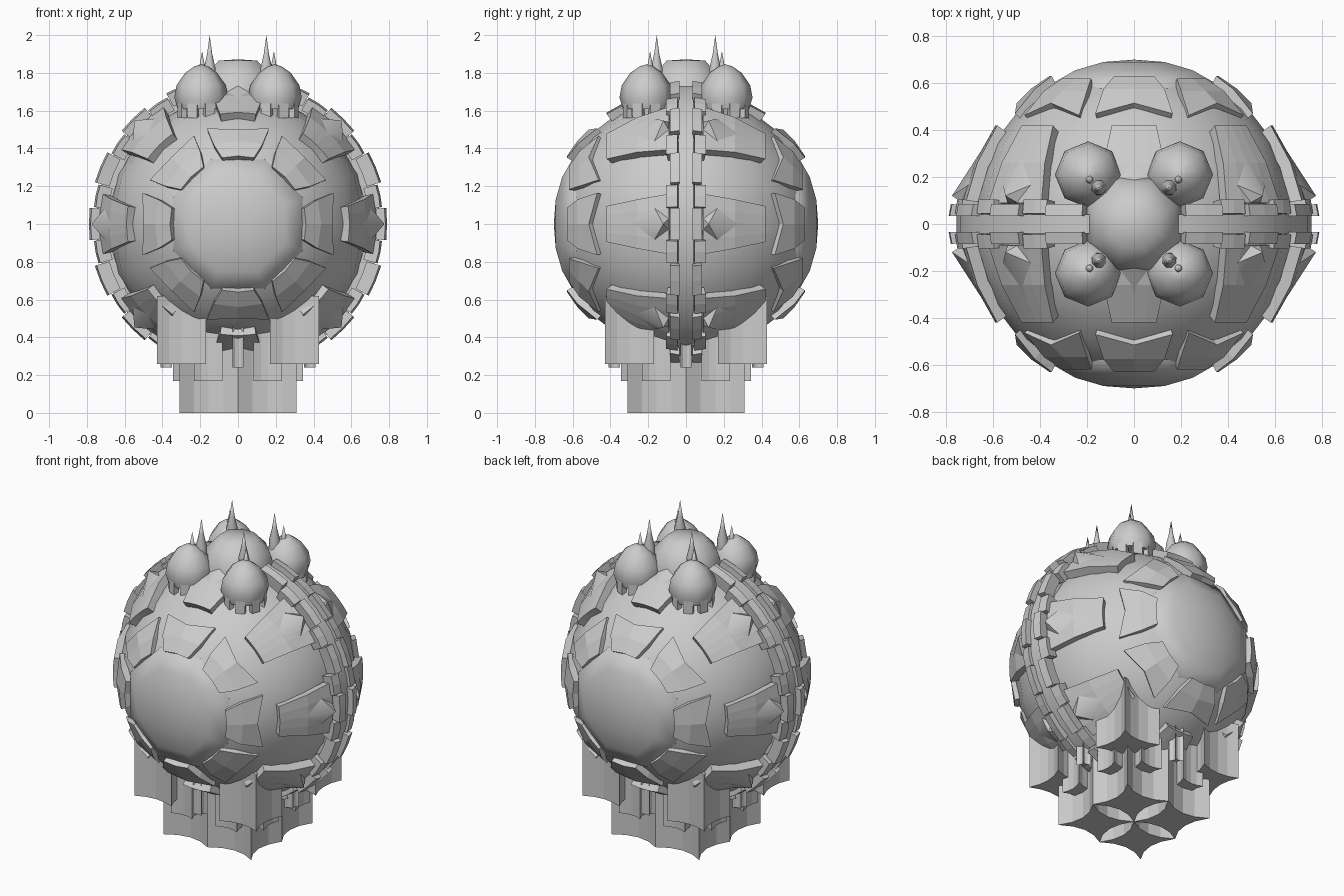
import bpy, bmesh
from math import sin, cos, pi, sqrt
from mathutils import Matrix, Vector

if "Cube" in bpy.data.objects:
    bpy.data.objects.remove(bpy.data.objects["Cube"])

C = Vector((0, 0, 1))


def finish(name, bm, smooth=None):
    bmesh.ops.recalc_face_normals(bm, faces=bm.faces)
    me = bpy.data.meshes.new(name)
    bm.to_mesh(me)
    bm.free()
    ob = bpy.data.objects.new(name, me)
    bpy.context.collection.objects.link(ob)
    if smooth:
        bpy.context.view_layer.objects.active = ob
        ob.select_set(True)
        bpy.ops.object.shade_smooth_by_angle(angle=smooth)
        ob.select_set(False)
    return ob


def lathe(name, profile, segs, matrix, phase=0.5, smooth=0.9):
    """Revolve (radius, height) points around z, then place."""
    bm = bmesh.new()
    rings = []
    for r, z in profile:
        if r == 0:
            rings.append([bm.verts.new((0, 0, z))] * segs)
        else:
            rings.append([bm.verts.new((r * cos((i + phase) * 2 * pi / segs),
                                        r * sin((i + phase) * 2 * pi / segs), z)) for i in range(segs)])
    for a, b in zip(rings, rings[1:]):
        for i in range(segs):
            j = (i + 1) % segs
            bm.faces.new(list(dict.fromkeys((a[i], a[j], b[j], b[i]))))
    bm.transform(matrix)
    return finish(name, bm, smooth)


def slab(name, grid, inset, matrix):
    """Solid plate from a grid of outer points; inner side is pulled to the body centre."""
    bm = bmesh.new()
    out = [[bm.verts.new(p) for p in row] for row in grid]
    inn = [[bm.verts.new(Vector(p) * inset) for p in row] for row in grid]
    n, m = len(grid), len(grid[0])
    for i in range(n - 1):
        for j in range(m - 1):
            for g in (out, inn):
                bm.faces.new((g[i][j], g[i + 1][j], g[i + 1][j + 1], g[i][j + 1]))
    rim = [(0, j) for j in range(m)] + [(i, m - 1) for i in range(1, n)]
    rim += [(n - 1, j) for j in range(m - 2, -1, -1)] + [(i, 0) for i in range(n - 2, 0, -1)]
    for (a, b), (c, d) in zip(rim, rim[1:] + rim[:1]):
        bm.faces.new((out[a][b], out[c][d], inn[c][d], inn[a][b]))
    bm.transform(matrix)
    return finish(name, bm)


def star_column(name, x, y, half, z0, z1, depth=0.35):
    """Square column with four hollow curved sides."""
    bm = bmesh.new()
    corners = [(1, 1), (-1, 1), (-1, -1), (1, -1)]
    ring = []
    for (ax, ay), (bx, by) in zip(corners, corners[1:] + corners[:1]):
        for k in range(4):
            t = k / 4
            px, py = ax + (bx - ax) * t, ay + (by - ay) * t
            s = depth * 4 * t * (1 - t)
            px -= s * (ax + bx) / 2
            py -= s * (ay + by) / 2
            ring.append(bm.verts.new((x + px * half, y + py * half, z0)))
    f = bm.faces.new(ring)
    top = bmesh.ops.extrude_face_region(bm, geom=[f])
    bmesh.ops.translate(bm, vec=(0, 0, z1 - z0),
                        verts=[v for v in top['geom'] if isinstance(v, bmesh.types.BMVert)])
    return finish(name, bm)


# Round body, poles at front and back
R = 0.69
turn = Matrix.Translation(C) @ Matrix.Rotation(pi / 2, 4, 'X')
lathe("body", [(R * sin(k * pi / 12), R * cos(k * pi / 12)) if 0 < k < 12 else
               (0, R * cos(k * pi / 12)) for k in range(13)], 16, turn, 0)

# Large lens at front and back
for side in (0, pi):
    m = Matrix.Translation(C) @ Matrix.Rotation(side, 4, 'Z') @ Matrix.Rotation(pi / 2, 4, 'X')
    lathe("lens", [(0.375, 0.56), (0.365, 0.605), (0.27, 0.655), (0.14, 0.69), (0, 0.70)], 8, m)

    # Eight plates around the lens
    for k in range(8):
        up = k % 2
        rows = []
        for rho, y, w in ((0.36, 0.63, 0.085), (0.44, 0.575, 0.13), (0.53, 0.47, 0.165)):
            if up:
                rho, y = rho * 0.98, y * 0.985
            rows.append([(rho - t * t / (2.2 * rho) * (1 if abs(t) > 0.01 else 0), -y, t)
                         for t in (-w, 0, w)])
        # notch in the outer edge
        rows[-1][1] = (0.50, -0.515, 0)
        m = Matrix.Translation(C) @ Matrix.Rotation(side, 4, 'Z') @ Matrix.Rotation(k * pi / 4, 4, 'Y')
        slab("lens_plate", rows, 0.88, m)

    # Eight tapered plates running back to the ring, each with a pointed bump
    for k in range(8):
        m = Matrix.Translation(C) @ Matrix.Rotation(side, 4, 'Z') @ Matrix.Rotation(k * pi / 4, 4, 'Y')
        rows = [[(r - t * t / (2 * r), -y, t) for t in (-w, -w / 2, 0, w / 2, w)]
                for r, y, w in ((0.59, 0.42, 0.095), (0.68, 0.26, 0.13), (0.735, 0.09, 0.16))]
        slab("side_plate", rows, 0.93, m)
        bm = bmesh.new()
        tip = bm.verts.new((0.775, -0.12, 0))
        base = [bm.verts.new(p) for p in ((0.62, -0.36, 0), (0.70, -0.17, 0.09),
                                          (0.70, -0.07, 0.05), (0.70, -0.07, -0.05), (0.70, -0.17, -0.09))]
        for a, b in zip(base, base[1:] + base[:1]):
            bm.faces.new((a, b, tip))
        bm.faces.new(base)
        bm.transform(m)
        finish("side_bump", bm, 0.8)

# Equator ring: low band plus two rows of staggered links
lathe("ring_band", [(0.68, -0.04), (0.755, -0.04), (0.755, 0.04), (0.68, 0.04), (0.68, -0.04)],
      32, turn, 0, 0.5)
for k in range(32):
    if k in (23, 24, 25):
        continue
    long = k % 2 == 0
    for s in (-1, 1):
        y0, y1 = (0.035, 0.085) if long else (0.045, 0.105)
        r, w = (0.785, 0.085) if long else (0.765, 0.06)
        grid = [[(r, s * y0, -w), (r + 0.004, s * y0, 0), (r, s * y0, w)],
                [(r - 0.01, s * y1, -w), (r - 0.005, s * y1, 0), (r - 0.01, s * y1, w)]]
        m = Matrix.Translation(C) @ Matrix.Rotation(k * 2 * pi / 32, 4, 'Y')
        slab("ring_link", grid, 0.91, m)

# Central top dome
lathe("top_dome", [(0.20, 1.50), (0.22, 1.67), (0.19, 1.78), (0.11, 1.865), (0, 1.872)],
      8, Matrix.Identity(4))

for sx in (-1, 1):
    for sy in (-1, 1):
        # Small corner domes with hanging teeth and spikes
        at = Matrix.Translation((sx * 0.195, sy * 0.21, 0))
        lathe("corner_dome", [(0, 1.61), (0.125, 1.61), (0.142, 1.67), (0.13, 1.735), (0.085, 1.80),
                              (0.035, 1.835), (0, 1.845)], 8, at, 0)
        for k in range(8):
            bm = bmesh.new()
            bmesh.ops.create_cube(bm, size=1, matrix=at @ Matrix.Rotation((k + 0.5) * pi / 4, 4, 'Z')
                                  @ Matrix.Translation((0.108, 0, 1.605)) @ Matrix.Diagonal((0.03, 0.055, 0.09, 1)))
            finish("dome_tooth", bm)
        lathe("dome_spike", [(0.03, 1.80), (0.015, 1.84), (0, 1.915)], 8,
              Matrix.Translation((sx * 0.19, sy * 0.19, 0)))
        lathe("tall_spike", [(0.034, 1.74), (0.032, 1.83), (0.015, 1.9), (0, 2.0)], 8,
              Matrix.Translation((sx * 0.15, sy * 0.155, 0)))

        # Stepped base of hollow-sided columns
        star_column("foot_column", sx * 0.155, sy * 0.155, 0.155, 0, 0.45)
        star_column("middle_column", sx * 0.158, sy * 0.27, 0.075, 0.17, 0.52, 0.25)
        star_column("middle_column", sx * 0.27, sy * 0.158, 0.075, 0.17, 0.52, 0.25)
        star_column("outer_column", sx * 0.30, sy * 0.30, 0.13, 0.26, 0.62, 0.25)

# Inner core and the thin fins at the middle of each side
star_column("base_core", 0, 0, 0.2, 0.16, 0.45, 0.2)
for k in range(4):
    a = k * pi / 2
    star_column("base_fin", 0.38 * cos(a), 0.38 * sin(a), 0.03, 0.24, 0.5, 0.6)
